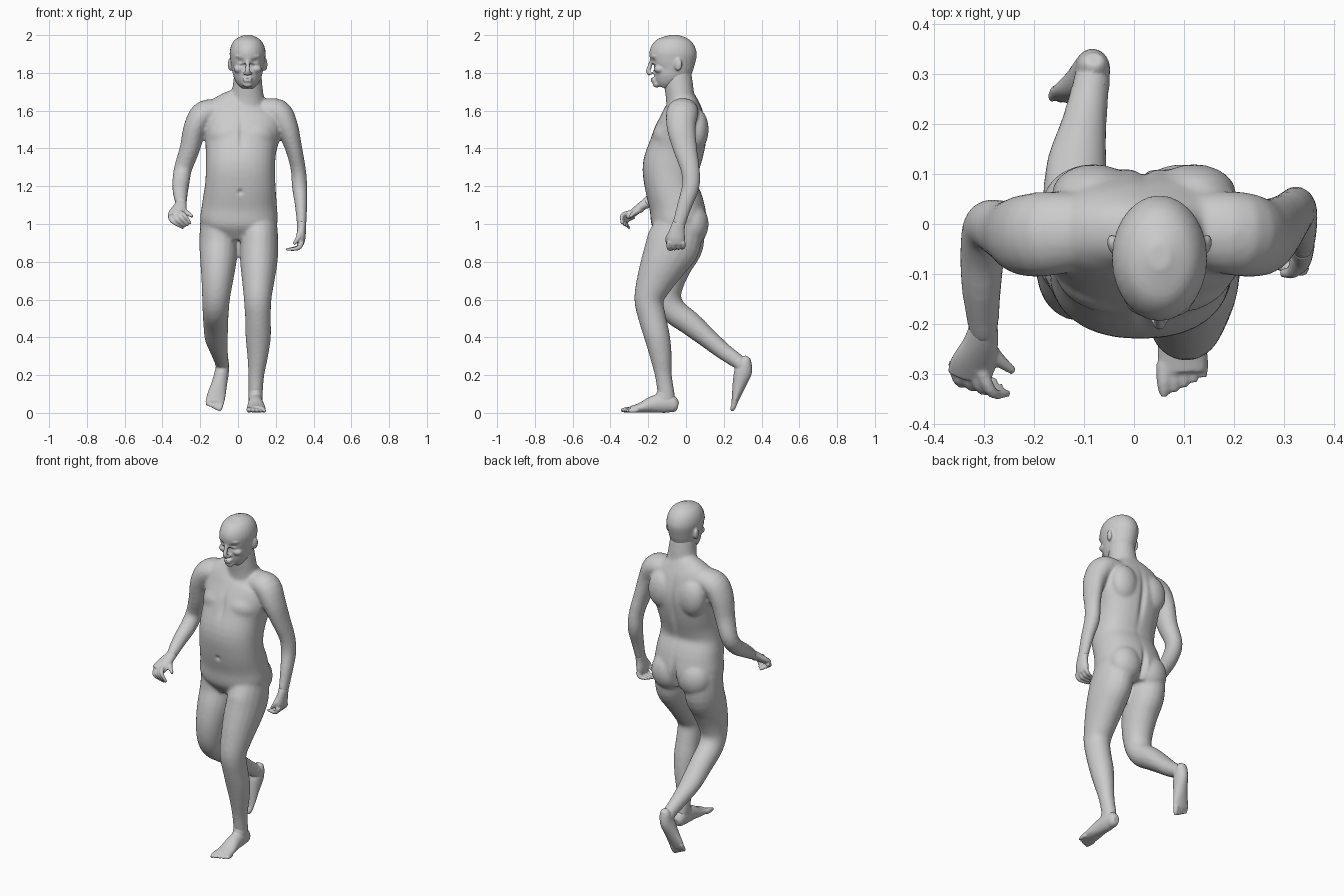
import bpy, bmesh, math
from mathutils import Vector, Matrix


def spline(pts, n=4):
    """Catmull-Rom resampling of (x, y, z, r1, r2) stations."""
    out = []
    for i in range(len(pts) - 1):
        a, b, c, d = (pts[max(0, min(len(pts) - 1, i + k))] for k in (-1, 0, 1, 2))
        for j in range(n):
            t = j / n
            out.append([0.5 * (2 * q + (r - p) * t + (2 * p - 5 * q + 4 * r - s) * t * t
                               + (3 * q - p - 3 * r + s) * t ** 3)
                        for p, q, r, s in zip(a, b, c, d)])
    return out + [list(pts[-1])]


def tube(bm, pts, axis=(1, 0, 0), sides=20, power=2.0):
    """Loft of elliptical sections; r1 lies along axis, r2 across it."""
    pts = spline([p if len(p) == 5 else (*p, p[3]) for p in pts])
    cs = [Vector(p[:3]) for p in pts]
    rings = []
    for i, p in enumerate(pts):
        t = (cs[min(i + 1, len(cs) - 1)] - cs[max(i - 1, 0)]).normalized()
        u = Vector(axis)
        u = (u - t * u.dot(t)).normalized()
        v = t.cross(u)
        ring = []
        for k in range(sides):
            a = 2 * math.pi * k / sides
            c, s = math.cos(a), math.sin(a)
            c = math.copysign(abs(c) ** (2 / power), c)
            s = math.copysign(abs(s) ** (2 / power), s)
            ring.append(bm.verts.new(cs[i] + u * c * p[3] + v * s * p[4]))
        rings.append(ring)
    for r, q in zip(rings, rings[1:]):
        for k in range(sides):
            bm.faces.new((r[k], r[(k + 1) % sides], q[(k + 1) % sides], q[k]))
    bm.faces.new(rings[0][::-1])
    bm.faces.new(rings[-1])


def ball(bm, loc, size, rot=0):
    m = Matrix.Translation(loc) @ Matrix.Rotation(rot, 4, 'Z') @ Matrix.Diagonal((*size, 1))
    bmesh.ops.create_icosphere(bm, subdivisions=3, radius=1, matrix=m)


def digits(bm, first, last, n):
    """Row of fingers or toes blended from the first path to the last."""
    for i in range(n):
        f = i / (n - 1)
        tube(bm, [tuple(a + (b - a) * f for a, b in zip(p, q))
                  for p, q in zip(first, last)], axis=(0.3, 0.5, 0.8), sides=10)


def finish(name, bm, voxel, smooth, dents=()):
    """Fuse the pieces into one skin, soften it, then press in the dents."""
    bmesh.ops.recalc_face_normals(bm, faces=bm.faces)
    me = bpy.data.meshes.new(name)
    bm.to_mesh(me)
    bm.free()
    ob = bpy.data.objects.new(name, me)
    bpy.context.collection.objects.link(ob)
    mod = ob.modifiers.new("fuse", 'REMESH')
    mod.mode, mod.voxel_size = 'VOXEL', voxel
    mod = ob.modifiers.new("soften", 'SMOOTH')
    mod.factor, mod.iterations = 0.5, smooth
    dg = bpy.context.evaluated_depsgraph_get()
    dg.update()
    skin = bpy.data.meshes.new_from_object(ob.evaluated_get(dg))
    ob.modifiers.clear()
    ob.data = skin
    for v in skin.vertices:
        for c, r, d in dents:
            q = v.co - Vector(c)
            w = sum((q[k] / r[k]) ** 2 for k in range(3))
            if w < 6:
                v.co += Vector(d) * math.exp(-w)
        v.co.z = max(v.co.z, 0)
    for p in skin.polygons:
        p.use_smooth = True


# Torso, neck and muscle masses
bm = bmesh.new()
tube(bm, [(.005, -.03, .92, .12, .10), (.005, -.035, 1.0, .20, .145),
          (.008, -.05, 1.1, .198, .145), (.012, -.08, 1.2, .187, .138),
          (.013, -.08, 1.3, .183, .15), (.016, -.05, 1.4, .188, .148),
          (.025, -.025, 1.5, .205, .138), (.03, -.015, 1.59, .20, .108),
          (.04, -.015, 1.645, .15, .08), (.05, -.02, 1.685, .09, .06)], sides=32, power=2.3)
tube(bm, [(.05, -.015, 1.58, .1, .09), (.05, -.03, 1.67, .088, .077),
          (.051, -.04, 1.74, .078, .077), (.051, -.05, 1.82, .07, .075)])
for s in (-1, 1):
    ball(bm, (.02 + s * .085, -.11, 1.465), (.095, .065, .075), s * .3)
    ball(bm, (.005 + s * .09, .035, 1.0), (.1, .085, .11))
    ball(bm, (.02 + s * .1, .06, 1.5), (.085, .06, .11))

# Arms: one bent forward, one hanging back
tube(bm, [(-.08, -.01, 1.6, .075, .06), (-.175, -.02, 1.585, .085, .07), (-.225, -.022, 1.515, .08, .062),
          (-.255, -.015, 1.4, .062, .054), (-.292, -.003, 1.29, .05, .048),
          (-.302, -.05, 1.22, .046), (-.305, -.13, 1.165, .04), (-.30, -.225, 1.1, .028)],
     axis=(0, 1, 0))
tube(bm, [(.12, -.01, 1.6, .075, .06), (.21, -.02, 1.59, .085, .072), (.26, -.025, 1.51, .077, .06),
          (.295, -.005, 1.4, .064, .045), (.319, .022, 1.29, .051, .04),
          (.326, .025, 1.2, .047, .041), (.334, -.007, 1.1, .04, .033), (.337, -.042, .985, .034, .024)],
     axis=(0, 1, 0))

# Legs: planted front leg, lifted back leg
tube(bm, [(.105, -.035, 1.02, .1, .12), (.112, -.065, .9, .102, .145), (.11, -.115, .8, .099, .125),
          (.107, -.163, .7, .086, .1), (.104, -.196, .6, .073, .078), (.106, -.178, .5, .068, .073),
          (.107, -.152, .4, .067, .068), (.104, -.133, .3, .055, .058),
          (.097, -.12, .2, .042, .045), (.093, -.105, .1, .038, .045), (.093, -.1, .05, .034, .045)])
tube(bm, [(-.1, -.025, 1.02, .1, .12), (-.103, -.03, .9, .102, .125), (-.104, -.072, .8, .096, .112),
          (-.11, -.1, .7, .084, .095), (-.116, -.102, .61, .074, .078), (-.118, -.065, .54, .07, .07),
          (-.118, .02, .475, .066, .064), (-.115, .115, .395, .061, .053),
          (-.1, .2, .325, .046, .045), (-.085, .285, .265, .036, .038), (-.082, .305, .245, .03)])
finish("body", bm, .009, 7, [
    ((.02, .12, 1.4), (.016, .06, .16), (0, -.016, 0)),       # spine groove
    ((.01, .12, .98), (.014, .07, .09), (0, -.03, 0)),        # seat cleft
    ((.02, -.17, 1.47), (.014, .06, .07), (0, .012, 0)),      # breastbone
    ((.012, -.22, 1.17), (.012, .03, .012), (0, .012, 0))])   # navel

# Head with nose, brow, lips, chin and ears
bm = bmesh.new()
X = .051
tube(bm, [(X, -.122, 1.722, .03, .035), (X, -.112, 1.745, .054, .06), (X, -.095, 1.78, .073, .085),
          (X, -.075, 1.82, .083, .108), (X, -.07, 1.87, .092, .122), (X, -.068, 1.91, .095, .125),
          (X, -.066, 1.95, .085, .11), (X, -.065, 1.98, .062, .08), (X, -.065, 2.0, .02, .025)], sides=28)
tube(bm, [(X, -.18, 1.875, .008, .01), (X, -.192, 1.835, .011, .012),
          (X, -.2, 1.808, .014, .012), (X, -.188, 1.79, .014, .01)], sides=12)
ball(bm, (X, -.155, 1.74), (.028, .022, .018))
for z in (1.757, 1.769):
    ball(bm, (X, -.172, z), (.026, .015, .007))
for s in (-1, 1):
    ball(bm, (X + s * .035, -.163, 1.888), (.034, .022, .01), s * .35)
    ball(bm, (X + s * .016, -.183, 1.798), (.009, .011, .008))
    ball(bm, (X + s * .045, -.14, 1.82), (.03, .03, .022))
    ball(bm, (X + s * .092, -.042, 1.845), (.012, .022, .034), s * -.3)
finish("head", bm, .006, 3, [((X + s * .035, -.17, 1.862), (.018, .03, .012), (0, .012, 0))
                             for s in (-1, 1)])

# Forward hand, palm down with curled fingers
bm = bmesh.new()
tube(bm, [(-.30, -.205, 1.113, .029, .027), (-.307, -.24, 1.09, .036, .024),
          (-.322, -.28, 1.058, .046, .021), (-.33, -.305, 1.04, .044, .017)])
digits(bm, [(-.36, -.275, 1.04, .013, .013), (-.345, -.318, 1.012, .011, .011), (-.29, -.3, .978, .007, .007)],
       [(-.305, -.295, 1.06, .014, .014), (-.282, -.338, 1.045, .011, .011), (-.25, -.338, 1.0, .007, .007)], 4)
tube(bm, [(-.3, -.235, 1.08, .018), (-.272, -.27, 1.06, .014), (-.24, -.295, 1.04, .008)],
     axis=(0, 0, 1), sides=10)
finish("forward_hand", bm, .005, 2)

# Hanging hand, fingers curled inward
bm = bmesh.new()
tube(bm, [(.337, -.036, 1.005, .034, .025), (.336, -.046, .97, .04, .024),
          (.333, -.052, .925, .047, .024), (.33, -.052, .89, .043, .018)], axis=(0, 1, 0))
digits(bm, [(.338, -.09, .905, .014, .014), (.318, -.09, .872, .012, .012), (.255, -.075, .865, .007, .007)],
       [(.338, -.016, .905, .013, .013), (.322, -.014, .878, .011, .011), (.283, -.025, .872, .007, .007)], 4)
tube(bm, [(.33, -.07, .96, .018), (.318, -.095, .925, .014), (.295, -.098, .893, .008)],
     axis=(0, 1, 0), sides=10)
finish("hanging_hand", bm, .005, 2)

# Planted foot
bm = bmesh.new()
tube(bm, [(.093, -.042, .035, .018, .022), (.093, -.06, .04, .031, .039), (.093, -.1, .052, .037, .052),
          (.094, -.17, .046, .041, .046), (.096, -.24, .027, .049, .027), (.096, -.295, .018, .048, .017)])
tube(bm, [(.093, -.105, .13, .036, .042), (.093, -.115, .08, .037, .048), (.093, -.13, .04, .034, .05)])
digits(bm, [(.06, -.28, .019, .016, .016), (.06, -.318, .016, .015, .015), (.06, -.345, .013, .008, .008)],
       [(.136, -.255, .013, .011, .011), (.139, -.285, .011, .010, .010), (.14, -.308, .009, .006, .006)], 5)
finish("planted_foot", bm, .005, 2)

# Lifted foot, toes pointing down
bm = bmesh.new()
tube(bm, [(-.08, .33, .295, .018, .016), (-.081, .318, .275, .031, .031), (-.085, .303, .22, .037, .047),
          (-.1, .282, .15, .042, .036), (-.115, .266, .09, .049, .023), (-.122, .256, .055, .048, .016)])
tube(bm, [(-.088, .265, .282, .037), (-.084, .29, .255, .036), (-.085, .305, .225, .03)])
digits(bm, [(-.09, .262, .06, .015, .015), (-.094, .249, .03, .014, .014), (-.1, .243, .01, .008, .008)],
       [(-.156, .27, .085, .011, .011), (-.162, .256, .06, .010, .010), (-.164, .25, .04, .006, .006)], 5)
finish("lifted_foot", bm, .005, 2)
